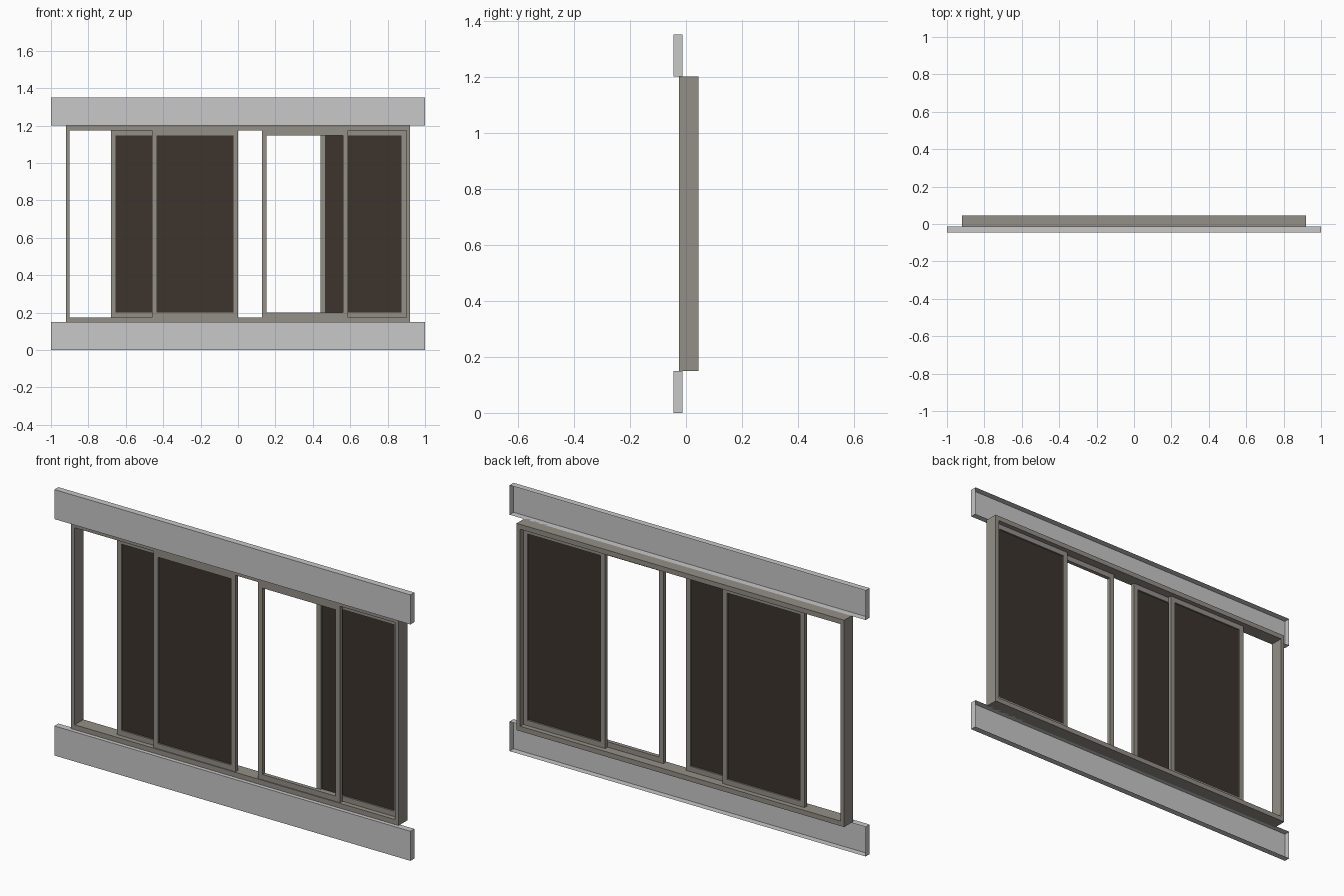
import bpy, bmesh

if "Cube" in bpy.data.objects:
    bpy.data.objects.remove(bpy.data.objects["Cube"])


def material(name, rgb):
    m = bpy.data.materials.new(name)
    m.diffuse_color = (*rgb, 1.0)
    m.use_nodes = True
    m.node_tree.nodes["Principled BSDF"].inputs["Base Color"].default_value = m.diffuse_color
    return m


LIGHT = material("light_grey_trim", (0.578, 0.578, 0.578))
FRAME = material("warm_grey_frame", (0.296, 0.275, 0.242))
GLASS = material("dark_brown_glass", (0.045, 0.034, 0.027))


def finish(name, bm, mat):
    me = bpy.data.meshes.new(name)
    bm.to_mesh(me)
    bm.free()
    me.materials.append(mat)
    ob = bpy.data.objects.new(name, me)
    bpy.context.collection.objects.link(ob)
    return ob


def box(name, x, y, z, mat, open_back=False):
    """Box from (min, max) ranges; open_back drops the +y face."""
    bm = bmesh.new()
    bmesh.ops.create_cube(bm, size=1)
    for v in bm.verts:
        v.co = [r[0] if c < 0 else r[1] for c, r in zip(v.co, (x, y, z))]
    bm.normal_update()
    if open_back:
        back = [f for f in bm.faces if f.normal.y > 0.9]
        bmesh.ops.delete(bm, geom=back, context='FACES')
    return finish(name, bm, mat)


def ring(name, x, y, z, wx, wz, mat):
    """Rectangular frame with stile width wx and rail height wz."""
    bm = bmesh.new()

    def loop(yy, dx, dz):
        x0, x1, z0, z1 = x[0] + dx, x[1] - dx, z[0] + dz, z[1] - dz
        return [bm.verts.new((a, yy, b))
                for a, b in ((x0, z0), (x1, z0), (x1, z1), (x0, z1))]

    loops = [loop(y[0], 0, 0), loop(y[0], wx, wz),
             loop(y[1], wx, wz), loop(y[1], 0, 0)]
    for i in range(4):
        a, b = loops[i], loops[(i + 1) % 4]
        for j in range(4):
            k = (j + 1) % 4
            bm.faces.new((a[j], a[k], b[k], b[j]))
    bmesh.ops.recalc_face_normals(bm, faces=bm.faces)
    return finish(name, bm, mat)


# Hollow trim boards above and below, open at the back
for name, z0 in (("bottom_trim", 0.0), ("top_trim", 1.2)):
    box(name, (-1, 1), (-0.045, -0.013), (z0, z0 + 0.15), LIGHT, open_back=True)

# Outer window frame
ring("window_frame", (-0.92, 0.92), (-0.025, 0.045), (0.15, 1.2), 0.02, 0.025, FRAME)

# Sliding sashes on two tracks: name, left edge, front of track, has glass
W = 0.46
for name, x0, y0, glazed in (("left_front", -0.46, -0.02, True),
                             ("left_back", -0.68, 0.0, True),
                             ("right_front", 0.127, -0.02, False),
                             ("right_back", 0.44, 0.0, True)):
    ring(name + "_sash", (x0, x0 + W), (y0, y0 + 0.02), (0.175, 1.175), 0.025, 0.027, FRAME)
    if glazed:
        box(name + "_glass", (x0 + 0.023, x0 + W - 0.023), (y0 + 0.008, y0 + 0.012),
            (0.2, 1.15), GLASS)
